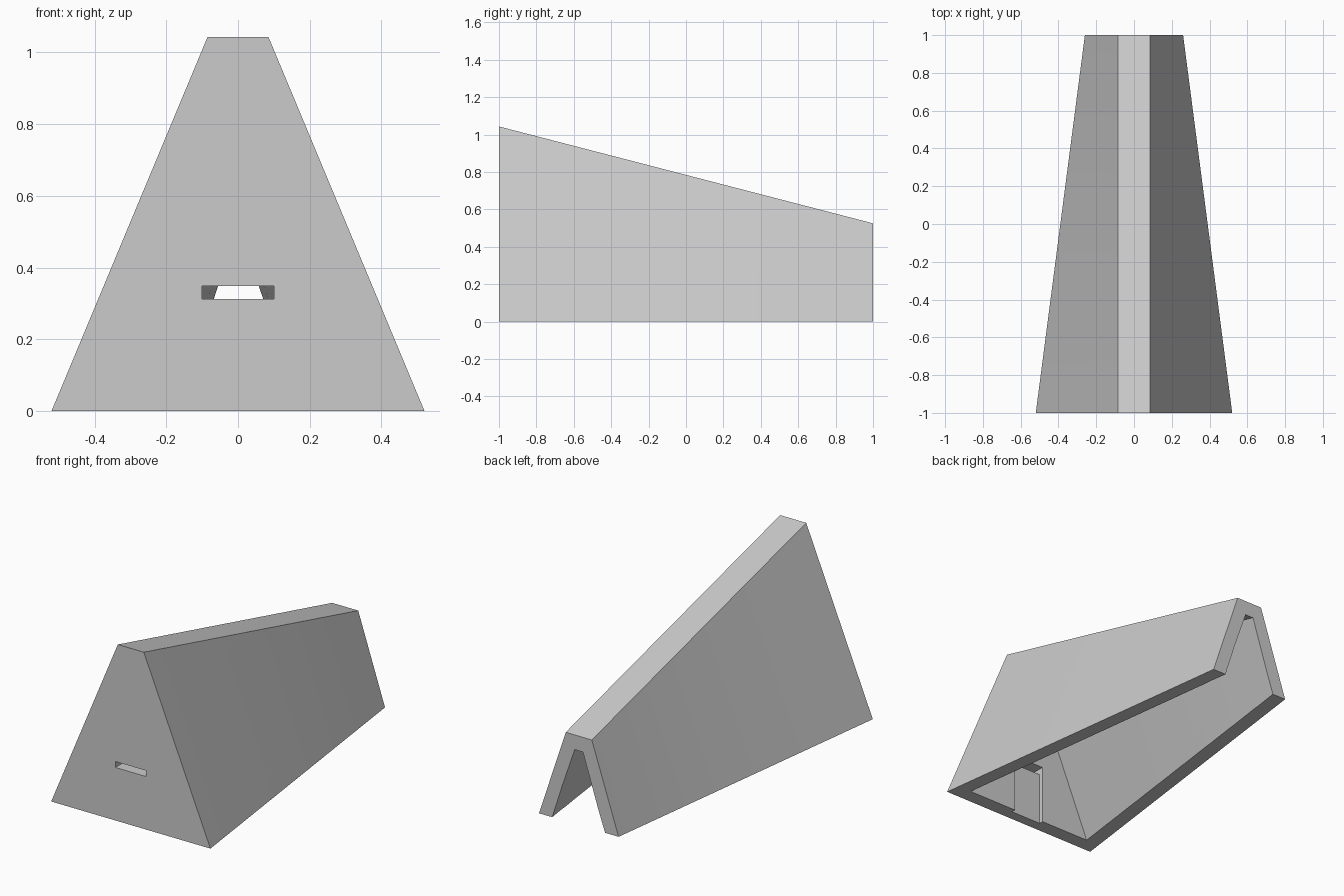
import bpy
import bmesh

cube = bpy.data.objects.get("Cube")
if cube:
    bpy.data.objects.remove(cube, do_unlink=True)

WALL = 0.087
RIDGE = 0.085
SEGMENTS = 8

grey = bpy.data.materials.new("plain grey")
grey.use_nodes = True
colour = (0.6, 0.6, 0.6, 1)
grey.diffuse_color = colour
grey.node_tree.nodes["Principled BSDF"].inputs["Base Color"].default_value = colour


def section(y, inset, drop):
    """Trapezoid cross-section at y, inset by the wall and extended below the ground."""
    t = (y + 1) / 2
    base = 0.52 - 0.26 * t - inset
    height = 1.043 - 0.518 * t - inset
    ridge = RIDGE - inset * 0.67
    foot = base + (base - ridge) / height * drop
    return [(-foot, y, -drop), (foot, y, -drop), (ridge, y, height), (-ridge, y, height)]


def loft(name, start, end, inset=0.0, drop=0.0):
    """Tapering trapezoid prism running from front to back."""
    bm = bmesh.new()
    rings = []
    for i in range(SEGMENTS + 1):
        y = start + (end - start) * i / SEGMENTS
        rings.append([bm.verts.new(p) for p in section(y, inset, drop)])
    for a, b in zip(rings, rings[1:]):
        for i in range(4):
            j = (i + 1) % 4
            bm.faces.new((a[i], a[j], b[j], b[i]))
    bm.faces.new(rings[0])
    bm.faces.new(rings[-1])
    bmesh.ops.recalc_face_normals(bm, faces=bm.faces)
    mesh = bpy.data.meshes.new(name)
    bm.to_mesh(mesh)
    bm.free()
    mesh.materials.append(grey)
    obj = bpy.data.objects.new(name, mesh)
    bpy.context.collection.objects.link(obj)
    return obj


def box(name, low, high):
    bpy.ops.mesh.primitive_cube_add(size=1, location=[(a + b) / 2 for a, b in zip(low, high)])
    obj = bpy.context.object
    obj.name = name
    obj.scale = [b - a for a, b in zip(low, high)]
    obj.data.materials.append(grey)
    return obj


def cut(target, cutter):
    """Subtract the cutter, then discard it."""
    cutter.hide_render = True
    mod = target.modifiers.new("cut", "BOOLEAN")
    mod.operation = "DIFFERENCE"
    mod.solver = "EXACT"
    mod.object = cutter
    bpy.ops.object.select_all(action="DESELECT")
    bpy.context.view_layer.objects.active = target
    target.select_set(True)
    bpy.ops.object.modifier_apply(modifier=mod.name)
    bpy.data.objects.remove(cutter, do_unlink=True)


# Tapering shell, open below and at the back
shell = loft("tapered_shell", -1, 1)
inner_front = -1 + WALL
cut(shell, loft("cavity", inner_front, 1.1, WALL, 0.1))

# Slot through the front wall
cut(shell, box("slot", (-0.1, -1.1, 0.313), (0.1, inner_front + 0.05, 0.348)))

# Shallow recess on the inside of the front wall, from the slot to the ground
cut(shell, box("recess", (-0.1, inner_front - 0.025, -0.1), (0.1, inner_front + 0.05, 0.32)))

bpy.ops.object.shade_smooth_by_angle(angle=0.4)
